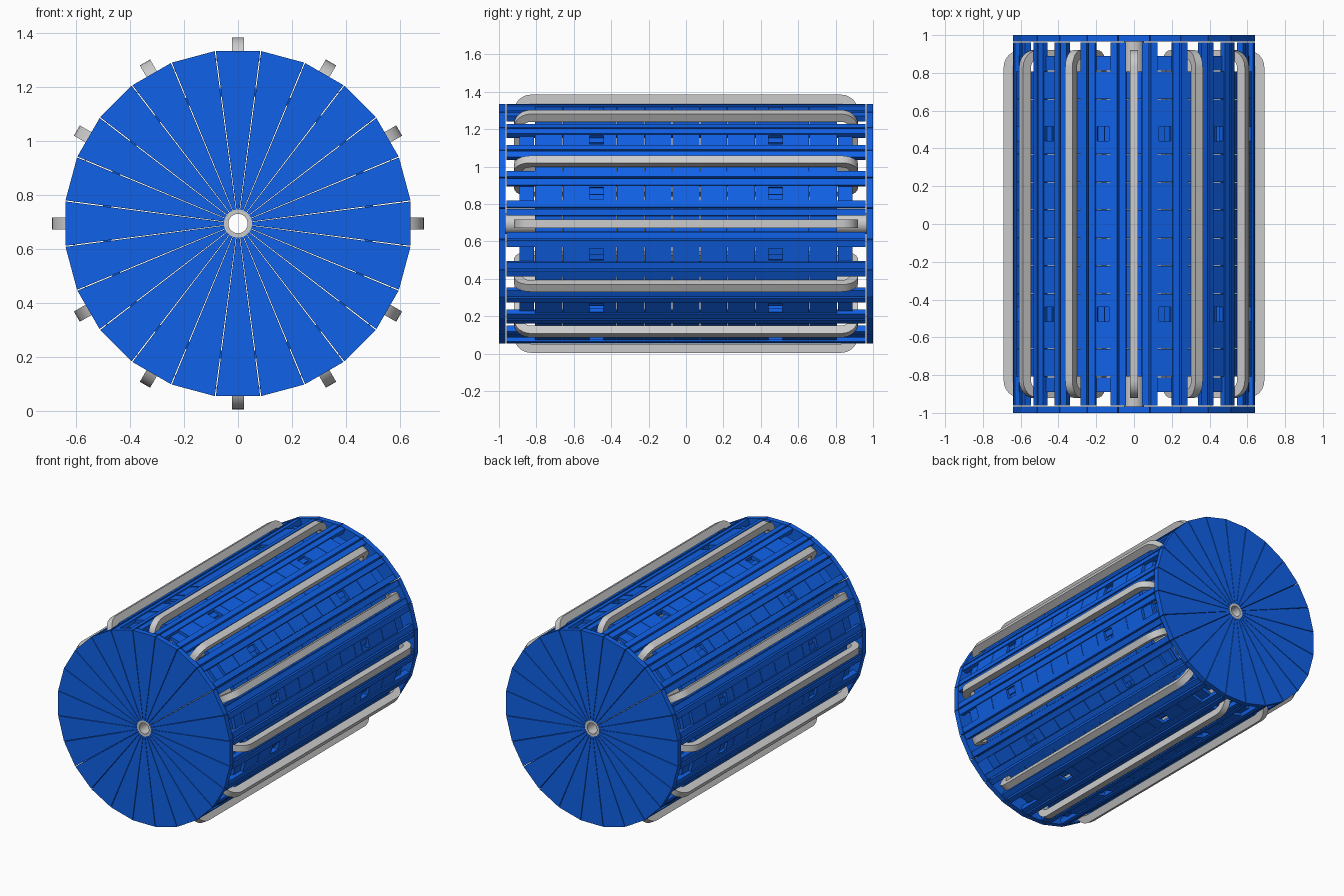
import bpy, bmesh, math
from mathutils import Matrix, Vector

if "Cube" in bpy.data.objects:
    bpy.data.objects.remove(bpy.data.objects["Cube"])

AXIS_Z = 0.695
APOTHEM = 0.64
STEP = math.radians(15)

blue = bpy.data.materials.new("blue")
blue.diffuse_color = (0.005, 0.12, 0.8, 1)
blue.use_nodes = True
blue.node_tree.nodes["Principled BSDF"].inputs["Base Color"].default_value = blue.diffuse_color


def finish(name, bm, mat=None):
    bmesh.ops.recalc_face_normals(bm, faces=bm.faces)
    me = bpy.data.meshes.new(name)
    bm.to_mesh(me)
    bm.free()
    ob = bpy.data.objects.new(name, me)
    bpy.context.collection.objects.link(ob)
    if mat:
        me.materials.append(mat)
    return ob


# local frame of a sector: x tangential, y along the barrel, z radial outward
def sector(i):
    return Matrix.Translation((0, 0, AXIS_Z)) @ Matrix.Rotation(i * STEP, 4, 'Y')


def box(bm, m, t0, t1, y0, y1, r0, r1):
    size = Matrix.Diagonal((t1 - t0, y1 - y0, r1 - r0, 1))
    pos = Matrix.Translation(((t0 + t1) / 2, (y0 + y1) / 2, (r0 + r1) / 2))
    bmesh.ops.create_cube(bm, size=1, matrix=m @ pos @ size)


def prism(bm, m, pts, y0, y1):
    """Extrude a tangential/radial outline along the barrel."""
    a = [bm.verts.new(m @ Vector((x, y0, z))) for x, z in pts]
    b = [bm.verts.new(m @ Vector((x, y1, z))) for x, z in pts]
    bm.faces.new(a)
    bm.faces.new(b[::-1])
    n = len(pts)
    for k in range(n):
        bm.faces.new((a[k], a[(k + 1) % n], b[(k + 1) % n], b[k]))


def rounded_rect(y, r0, r1, rad, seg=6):
    pts = []
    corners = [(y - rad, r1 - rad, 0), (-y + rad, r1 - rad, 90),
               (-y + rad, r0 + rad, 180), (y - rad, r0 + rad, 270)]
    for cy, cr, a0 in corners:
        for k in range(seg + 1):
            a = math.radians(a0 + 90 * k / seg)
            pts.append((cy + rad * math.cos(a), cr + rad * math.sin(a)))
    return pts


# End discs made of 24 wedges
tan = math.tan(STEP / 2)
for side, name in ((-1, "front_end_wedges"), (1, "back_end_wedges")):
    bm = bmesh.new()
    for i in range(24):
        w0, w1 = 0.052 * tan - 0.001, APOTHEM * tan - 0.002
        y0, y1 = sorted((side * 0.965, side * 1.0))
        prism(bm, sector(i), [(-w0, 0.052), (w0, 0.052), (w1, APOTHEM), (-w1, APOTHEM)], y0, y1)
    finish(name, bm, blue)

# Long corner rails, two per sector
bm = bmesh.new()
for i in range(24):
    for s in (-1, 1):
        t0, t1 = sorted((s * 0.043, s * 0.079))
        box(bm, sector(i), t0, t1, -0.96, 0.96, 0.605, APOTHEM)
finish("corner_rails", bm, blue)

# Segmented outer panels, with windows on every second sector
G = 0.0015
seams = [-0.81, -0.66, -0.37, -0.22, -0.075, 0.075, 0.22, 0.37, 0.66, 0.81]
bm = bmesh.new()
for i in range(24):
    m = sector(i)
    for a, b in zip(seams, seams[1:]):
        if i % 2 and abs(a + b) > 1 and abs(a + b) < 1.1:
            s = 1 if a > 0 else -1
            w0, w1 = sorted((s * 0.44, s * 0.515))
            box(bm, m, -0.041, 0.041, a + G, w0, 0.605, 0.634)
            box(bm, m, -0.041, 0.041, w1, b - G, 0.605, 0.634)
            box(bm, m, -0.041, -0.032, w0, w1, 0.605, 0.634)
            box(bm, m, 0.032, 0.041, w0, w1, 0.605, 0.634)
            # sunken block half filling the window
            box(bm, m, -0.032, 0.004, w0, w1, 0.605, 0.618)
        else:
            box(bm, m, -0.041, 0.041, a + G, b - G, 0.605, 0.634)
    # sunken end tabs on the window sectors
    if i % 2:
        for y0, y1 in ((-0.89, -0.813), (0.813, 0.89)):
            box(bm, m, -0.041, 0.041, y0, y1, 0.595, 0.618)
finish("outer_panels", bm, blue)

# Middle panel layer inside the coils, between their legs
bm = bmesh.new()
for i in range(1, 24, 2):
    for a, b in zip(seams, seams[1:]):
        box(bm, sector(i), -0.085, 0.085, a + G, b - G, 0.47, 0.5)
finish("middle_panels", bm, blue)

# Twelve racetrack coils
for i in range(12):
    m = sector(2 * i)
    outer = rounded_rect(0.92, 0.33, 0.69, 0.09)
    inner = rounded_rect(0.872, 0.378, 0.642, 0.042)
    bm = bmesh.new()
    rings = [[bm.verts.new(m @ Vector((t, y, r))) for y, r in path]
             for path, t in ((outer, -0.022), (outer, 0.022), (inner, 0.022), (inner, -0.022))]
    n = len(outer)
    for j in range(4):
        p, q = rings[j], rings[(j + 1) % 4]
        for k in range(n):
            bm.faces.new((p[k], p[(k + 1) % n], q[(k + 1) % n], q[k]))
    ob = finish(f"coil_{i + 1}", bm)
    bpy.ops.object.select_all(action='DESELECT')
    ob.select_set(True)
    bpy.context.view_layer.objects.active = ob
    bpy.ops.object.shade_smooth_by_angle(angle=math.radians(35))

# Central beam tube
bm = bmesh.new()
N = 32
loops = []
for rad, y in ((0.054, -1), (0.054, 1), (0.036, 1), (0.036, -1)):
    loops.append([bm.verts.new((rad * math.cos(2 * math.pi * k / N), y,
                                AXIS_Z + rad * math.sin(2 * math.pi * k / N))) for k in range(N)])
for j in range(4):
    p, q = loops[j], loops[(j + 1) % 4]
    for k in range(N):
        bm.faces.new((p[k], p[(k + 1) % N], q[(k + 1) % N], q[k]))
tube = finish("central_tube", bm)
bpy.ops.object.select_all(action='DESELECT')
tube.select_set(True)
bpy.context.view_layer.objects.active = tube
bpy.ops.object.shade_smooth_by_angle(angle=math.radians(35))
